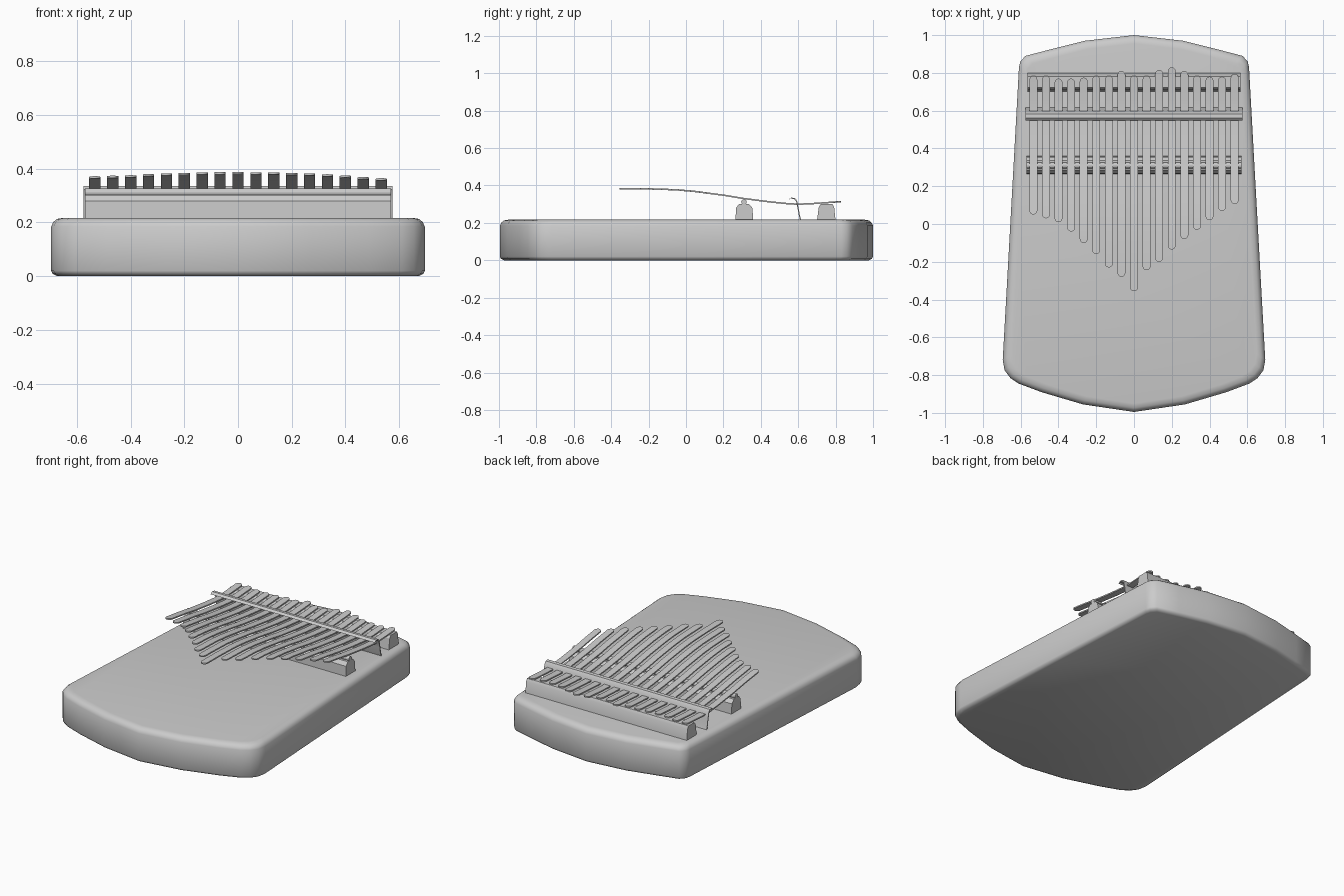
import bpy, bmesh, math
from mathutils import Vector

if "Cube" in bpy.data.objects:
    bpy.data.objects.remove(bpy.data.objects["Cube"])


def add_mesh(name, verts, faces, angle=35):
    mesh = bpy.data.meshes.new(name)
    mesh.from_pydata(verts, [], faces)
    bm = bmesh.new()
    bm.from_mesh(mesh)
    bmesh.ops.recalc_face_normals(bm, faces=bm.faces)
    bm.to_mesh(mesh)
    bm.free()
    obj = bpy.data.objects.new(name, mesh)
    bpy.context.collection.objects.link(obj)
    bpy.ops.object.select_all(action='DESELECT')
    obj.select_set(True)
    bpy.context.view_layer.objects.active = obj
    bpy.ops.object.shade_smooth_by_angle(angle=math.radians(angle))
    return obj


def loft(name, rings, angle=35):
    """Skin closed rings of equal size and cap both ends."""
    n = len(rings[0])
    verts = [v for r in rings for v in r]
    faces = [(k * n + i, k * n + (i + 1) % n, (k + 1) * n + (i + 1) % n, (k + 1) * n + i)
             for k in range(len(rings) - 1) for i in range(n)]
    faces += [tuple(range(n))[::-1], tuple(range((len(rings) - 1) * n, len(rings) * n))]
    return add_mesh(name, verts, faces, angle)


def bar(name, profile, half):
    """Extrude a y-z profile across x."""
    return loft(name, [[(x, y, z) for y, z in profile] for x in (-half, half)], 25)


# Body: shield-like outline with softened top and bottom rims
right = [(0.0, -0.995), (0.27, -0.955), (0.49, -0.89), (0.61, -0.845), (0.655, -0.815),
         (0.685, -0.775), (0.695, -0.72), (0.652, 0.05), (0.609, 0.83), (0.602, 0.86),
         (0.575, 0.89), (0.44, 0.925), (0.26, 0.97), (0.0, 1.0)]
outline = right + [(-x, y) for x, y in right[-2:0:-1]]
layers = [(0.022, 0.0), (0.006, 0.008), (0.0, 0.02), (0.0, 0.185),
          (0.008, 0.202), (0.022, 0.213), (0.045, 0.217)]
loft("body", [[(x * (1 - d / 0.69), y * (1 - d), z) for x, y in outline]
              for d, z in layers], 40)

# Front bridge with its round saddle rod
bar("front_bridge", [(0.265, 0.21), (0.267, 0.28), (0.285, 0.302), (0.335, 0.302),
                     (0.355, 0.28), (0.36, 0.21)], 0.57)
bar("saddle_rod", [(0.31 + 0.015 * math.cos(a * math.pi / 6),
                    0.312 + 0.015 * math.sin(a * math.pi / 6)) for a in range(12)], 0.57)

# Rear bridge
bar("rear_bridge", [(0.70, 0.21), (0.71, 0.285), (0.722, 0.302), (0.782, 0.302),
                    (0.792, 0.285), (0.80, 0.21)], 0.565)

# Clamp: bent sheet pressing the keys down
bend = [(0.553, 0.328), (0.562, 0.335), (0.583, 0.333), (0.594, 0.318),
        (0.602, 0.28), (0.609, 0.24), (0.617, 0.214)]
bar("clamp_bar", bend + [(y - 0.005, z - 0.005) for y, z in bend[::-1]], 0.575)

# Keys: 17 thin bent tongues with rounded ends
curve = [(-0.40, 0.384), (-0.2, 0.382), (-0.05, 0.377), (0.05, 0.368), (0.2, 0.348),
         (0.31, 0.33), (0.45, 0.312), (0.55, 0.302), (0.6, 0.30), (0.66, 0.302),
         (0.75, 0.308), (0.9, 0.319)]


def height(y):
    for (y0, z0), (y1, z1) in zip(curve, curve[1:]):
        if y <= y1:
            return z0 + (z1 - z0) * (y - y0) / (y1 - y0)
    return curve[-1][1]


fronts = [0.05, 0.03, 0.01, -0.04, -0.10, -0.16, -0.23, -0.28, -0.355,
          -0.245, -0.20, -0.135, -0.08, -0.03, 0.02, 0.07, 0.105]
backs = [0.785, 0.785, 0.77, 0.77, 0.775, 0.785, 0.785, 0.81, 0.785,
         0.785, 0.815, 0.83, 0.81, 0.785, 0.78, 0.78, 0.795]
R, T = 0.021, 0.004
for i, (f, b) in enumerate(zip(fronts, backs)):
    cx = (i - 8) * 0.0666
    caps = [math.radians(a) for a in (8, 30, 60, 90)]
    rows = [(f + R * (1 - math.cos(a)), R * math.sin(a)) for a in caps]
    rows += [(y, R) for y, _ in curve if f + 0.03 < y < b - 0.03]
    rows += [(b - R * (1 - math.cos(a)), R * math.sin(a)) for a in caps[::-1]]
    loft(f"key_{i + 1:02d}", [[(cx - w, y, height(y) - T), (cx + w, y, height(y) - T),
                              (cx + w, y, height(y) + T), (cx - w, y, height(y) + T)]
                             for y, w in rows])
